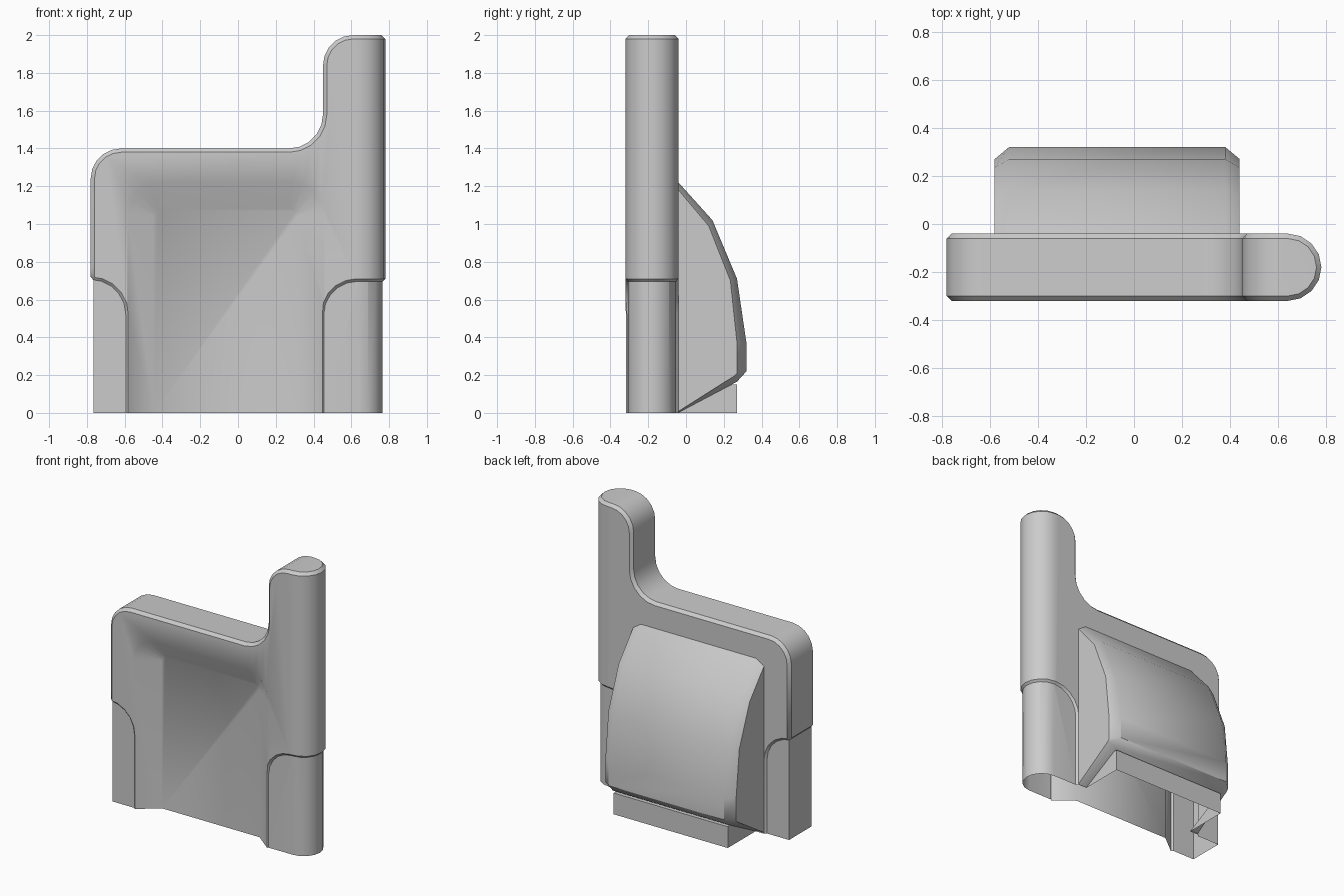
import bpy, bmesh
from math import cos, sin, pi, radians

if "Cube" in bpy.data.objects:
    bpy.data.objects.remove(bpy.data.objects["Cube"])


def arc(cx, cz, r, a0, a1, n=5):
    return [(cx + r * cos(radians(a0 + (a1 - a0) * i / n)),
             cz + r * sin(radians(a0 + (a1 - a0) * i / n))) for i in range(n + 1)]


def loft(name, rings):
    """Closed solid through rings of equal point count."""
    bm = bmesh.new()
    vs = [[bm.verts.new(p) for p in r] for r in rings]
    n = len(vs[0])
    for a, b in zip(vs, vs[1:]):
        for i in range(n):
            j = (i + 1) % n
            bm.faces.new((a[i], a[j], b[j], b[i]))
    bm.faces.new(vs[0])
    bm.faces.new(vs[-1])
    bmesh.ops.recalc_face_normals(bm, faces=bm.faces)
    me = bpy.data.meshes.new(name)
    bm.to_mesh(me)
    bm.free()
    ob = bpy.data.objects.new(name, me)
    bpy.context.collection.objects.link(ob)
    return ob


def prism_y(name, pts, y0, y1):
    return loft(name, [[(x, y, z) for x, z in pts] for y in (y0, y1)])


def apply(ob):
    bpy.context.view_layer.objects.active = ob
    for m in list(ob.modifiers):
        bpy.ops.object.modifier_apply(modifier=m.name)


def boolean(ob, other, op):
    m = ob.modifiers.new(op, 'BOOLEAN')
    m.operation, m.solver, m.object = op, 'EXACT', other
    apply(ob)
    bpy.data.objects.remove(other)


def bevel(ob, w):
    m = ob.modifiers.new('chamfer', 'BEVEL')
    m.width, m.segments = w, 1
    m.limit_method, m.angle_limit = 'ANGLE', radians(40)
    m.use_clamp_overlap = False
    apply(ob)


def rounded_plan(name, inset, z0, z1):
    """Plan with a square left end and a half-round right end."""
    r = 0.14 - inset
    pts = [(-0.78 + inset, -0.18 + r), (-0.78 + inset, -0.18 - r)]
    pts += arc(0.64, -0.18, r, -90, 90, 8)
    return loft(name, [[(x, y, z) for x, y in pts] for z in (z0, z1)])


# Main plate with the tall column on the right
outline = [(0.9, -0.2), (0.9, 2.0)]
outline += arc(0.61, 1.84, 0.16, 90, 180)
outline += arc(0.27, 1.58, 0.18, 0, -90)
outline += arc(-0.62, 1.24, 0.16, 90, 180) + [(-0.78, -0.2)]
body = rounded_plan('backrest_body', 0, -0.2, 2.5)
boolean(body, prism_y('outline', outline, -0.6, 0.3), 'INTERSECT')

# Lower corner panels, stepped in
left = arc(-0.78, 0.52, 0.18, 0, 90) + [(-0.95, 0.7), (-0.95, -0.4), (-0.6, -0.4)]
right = arc(0.63, 0.52, 0.17, 180, 90) + [(0.95, 0.69), (0.95, -0.4), (0.46, -0.4)]
for pts in (left, right):
    boolean(body, prism_y('panel_cut', pts, -0.7, 0.4), 'DIFFERENCE')
bevel(body, 0.02)
core = rounded_plan('core', 0.014, -0.2, 0.9)
boolean(body, core, 'UNION')

# Bulge on the back, with chamfered sides
outer = [(-.1, 1.25), (-.04, 1.22), (.14, 1.02), (.27, .71), (.32, .37),
         (.32, .22), (.27, .165), (-.1, -.03)]
inner = [(-.1, 1.2), (-.04, 1.18), (.12, .99), (.235, .70), (.27, .37),
         (.27, .21), (.255, .195), (-.1, -.03)]
sections = [(-0.58, inner), (-0.52, outer), (0.38, outer), (0.44, inner)]
boolean(body, loft('bulge', [[(x, y, z) for y, z in p] for x, p in sections]), 'UNION')

# Foot box below the bulge
foot = [(-0.515, -0.2), (0.375, -0.2), (0.375, 0.15), (-0.515, 0.15)]
boolean(body, prism_y('foot', foot, -0.1, 0.27), 'UNION')

# Front recess with sloping sides
def recess(o, r):
    return ([(-0.585 + o, -0.4)] + arc(-0.585 + o + r, 1.22 - o - r, r, 180, 90, 4)
            + arc(0.455 - o - r, 1.22 - o - r, r, 90, 0, 4) + [(0.455 - o, -0.4)])


rings = [(-0.342, recess(-0.028, 0.198)), (-0.21, recess(0.14, 0.04))]
boolean(body, loft('recess', [[(x, y, z) for x, z in p] for y, p in rings]), 'DIFFERENCE')

# Open underside
bm = bmesh.new()
bm.from_mesh(body.data)
bmesh.ops.bisect_plane(bm, geom=bm.verts[:] + bm.edges[:] + bm.faces[:], dist=1e-5,
                       plane_co=(0, 0, 0), plane_no=(0, 0, 1), clear_inner=True)
bm.to_mesh(body.data)
bm.free()
body.select_set(True)
bpy.context.view_layer.objects.active = body
bpy.ops.object.shade_smooth_by_angle(angle=radians(39))
